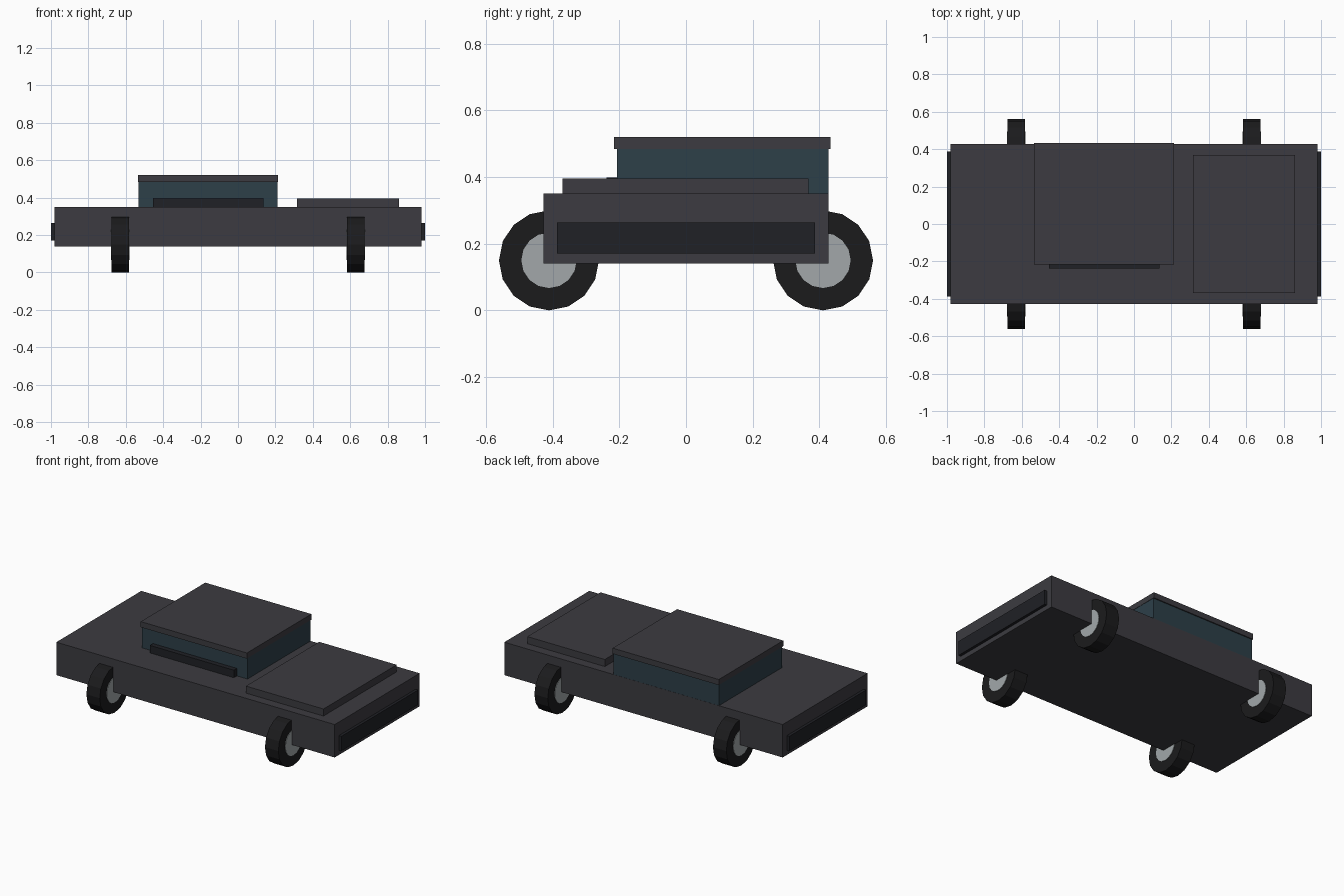
import bpy
from math import pi

if "Cube" in bpy.data.objects:
    bpy.data.objects.remove(bpy.data.objects["Cube"])


def material(name, rgb):
    m = bpy.data.materials.new(name)
    m.diffuse_color = (*rgb, 1)
    m.use_nodes = True
    m.node_tree.nodes["Principled BSDF"].inputs["Base Color"].default_value = m.diffuse_color
    return m


PAINT = material("dark_paint", (0.045, 0.044, 0.052))
GLASS = material("tinted_glass", (0.026, 0.05, 0.066))
TRIM = material("black_trim", (0.014, 0.015, 0.019))
RUBBER = material("rubber", (0.011, 0.011, 0.012))
METAL = material("metal", (0.36, 0.39, 0.4))


def box(name, x, y, z, mat):
    """Axis-aligned box from (min, max) ranges."""
    bpy.ops.mesh.primitive_cube_add(size=1, location=[(a + b) / 2 for a, b in (x, y, z)])
    ob = bpy.context.object
    ob.name = name
    ob.scale = [b - a for a, b in (x, y, z)]
    bpy.ops.object.transform_apply(location=False, rotation=False, scale=True)
    ob.data.materials.append(mat)


def disc(name, loc, radius, width, mat):
    """Cylinder with its axis along x."""
    bpy.ops.mesh.primitive_cylinder_add(vertices=16, radius=radius, depth=width,
                                        location=loc, rotation=(0, pi / 2, 0))
    ob = bpy.context.object
    ob.name = name
    ob.data.materials.append(mat)


# Body, hood and cabin
box("body", (-0.982, 0.982), (-0.428, 0.428), (0.14, 0.35), PAINT)
box("hood", (0.315, 0.862), (-0.37, 0.368), (0.34, 0.395), PAINT)
box("cabin_glass", (-0.532, 0.212), (-0.207, 0.427), (0.34, 0.49), GLASS)
box("roof", (-0.535, 0.214), (-0.216, 0.434), (0.484, 0.52), PAINT)
box("cabin_trim", (-0.455, 0.137), (-0.238, -0.2), (0.34, 0.398), TRIM)

# Bumpers at both ends
for side, s in (("left", -1), ("right", 1)):
    box(side + "_bumper", sorted((s * 0.96, s * 1.0)), (-0.387, 0.387), (0.17, 0.264), TRIM)

# Wheels at the four corners
for sx, nx in ((-1, "left"), (1, "right")):
    for sy, ny in ((-1, "front"), (1, "back")):
        loc = (sx * 0.63, sy * 0.411, 0.15)
        disc(f"{ny}_{nx}_tyre", loc, 0.15, 0.094, RUBBER)
        disc(f"{ny}_{nx}_hub", loc, 0.083, 0.1, METAL)
